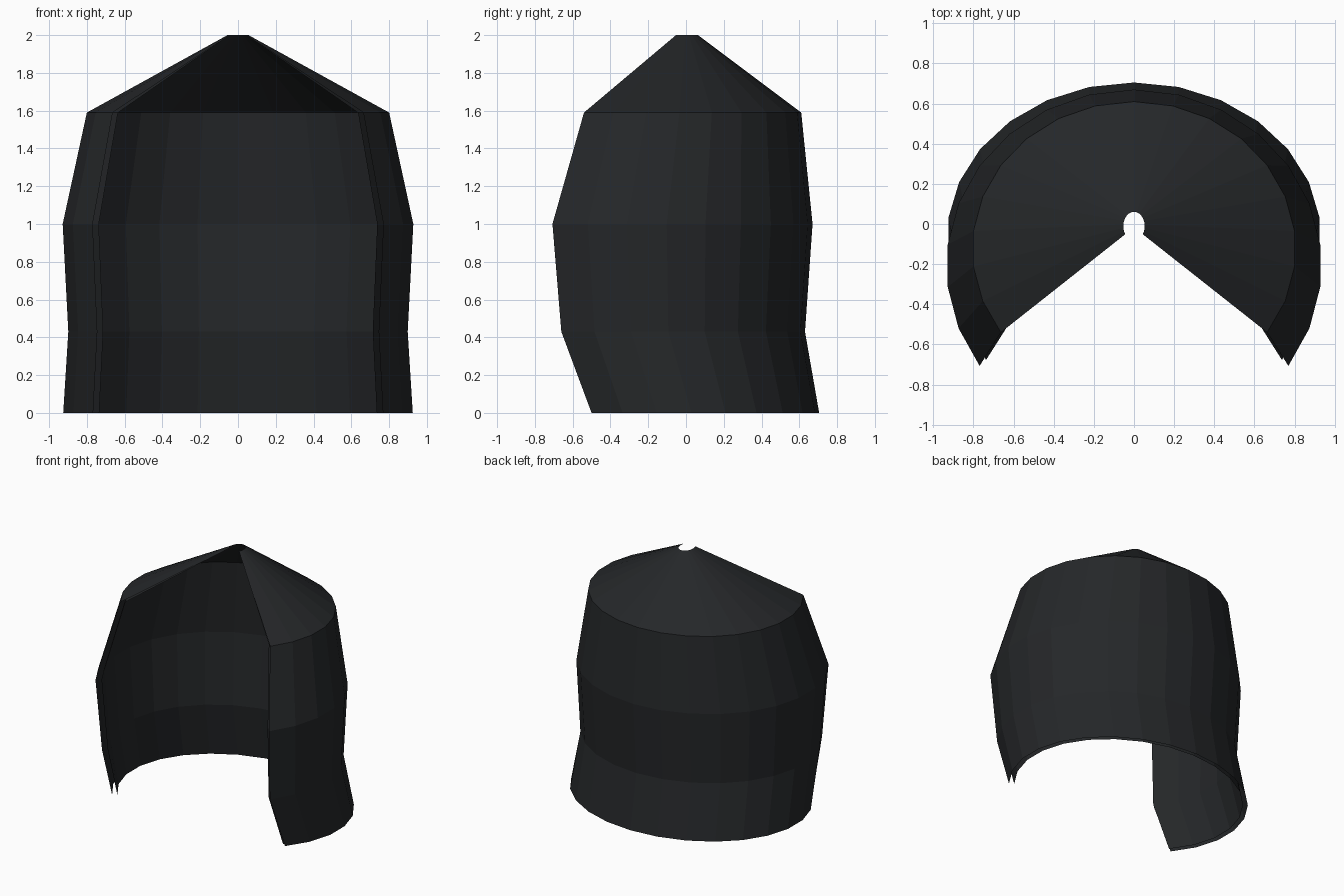
import bpy, bmesh, math

if "Cube" in bpy.data.objects:
    bpy.data.objects.remove(bpy.data.objects["Cube"])

# Dark colour shared by both shells
mat = bpy.data.materials.new("dark_cloth")
mat.diffuse_color = (0.018, 0.02, 0.022, 1)
mat.use_nodes = True
mat.node_tree.nodes["Principled BSDF"].inputs["Base Color"].default_value = mat.diffuse_color

# Elliptical rings: height, half width, back y, front end y
RINGS = [(0.0, 0.932, 0.705, -0.50), (0.43, 0.905, 0.63, -0.66),
         (1.0, 0.935, 0.67, -0.707), (1.59, 0.806, 0.61, -0.54),
         (2.0, 0.056, 0.063, -0.053)]
STEP = math.tau / 26
ENDS = 9  # facets on each side of the centre back


def shell(name, scale, flip):
    bm = bmesh.new()
    rows = []
    for z, half, back, front in RINGS:
        depth = (back - front) / (1 - math.cos(ENDS * STEP))
        mid = back - depth
        rows.append([bm.verts.new((scale * half * math.sin(k * STEP),
                                   scale * (mid + depth * math.cos(k * STEP)), z))
                     for k in range(-ENDS, ENDS + 1)])
    for lo, hi in zip(rows, rows[1:]):
        for i in range(2 * ENDS):
            f = bm.faces.new((lo[i], hi[i], hi[i + 1], lo[i + 1]))
            if flip:
                f.normal_flip()
    me = bpy.data.meshes.new(name)
    bm.to_mesh(me)
    bm.free()
    me.materials.append(mat)
    ob = bpy.data.objects.new(name, me)
    bpy.context.collection.objects.link(ob)


# Outer wall with conical roof, and the inner lining (open rims between them)
shell("outer_shell", 1.0, False)
shell("inner_lining", 0.958, True)
